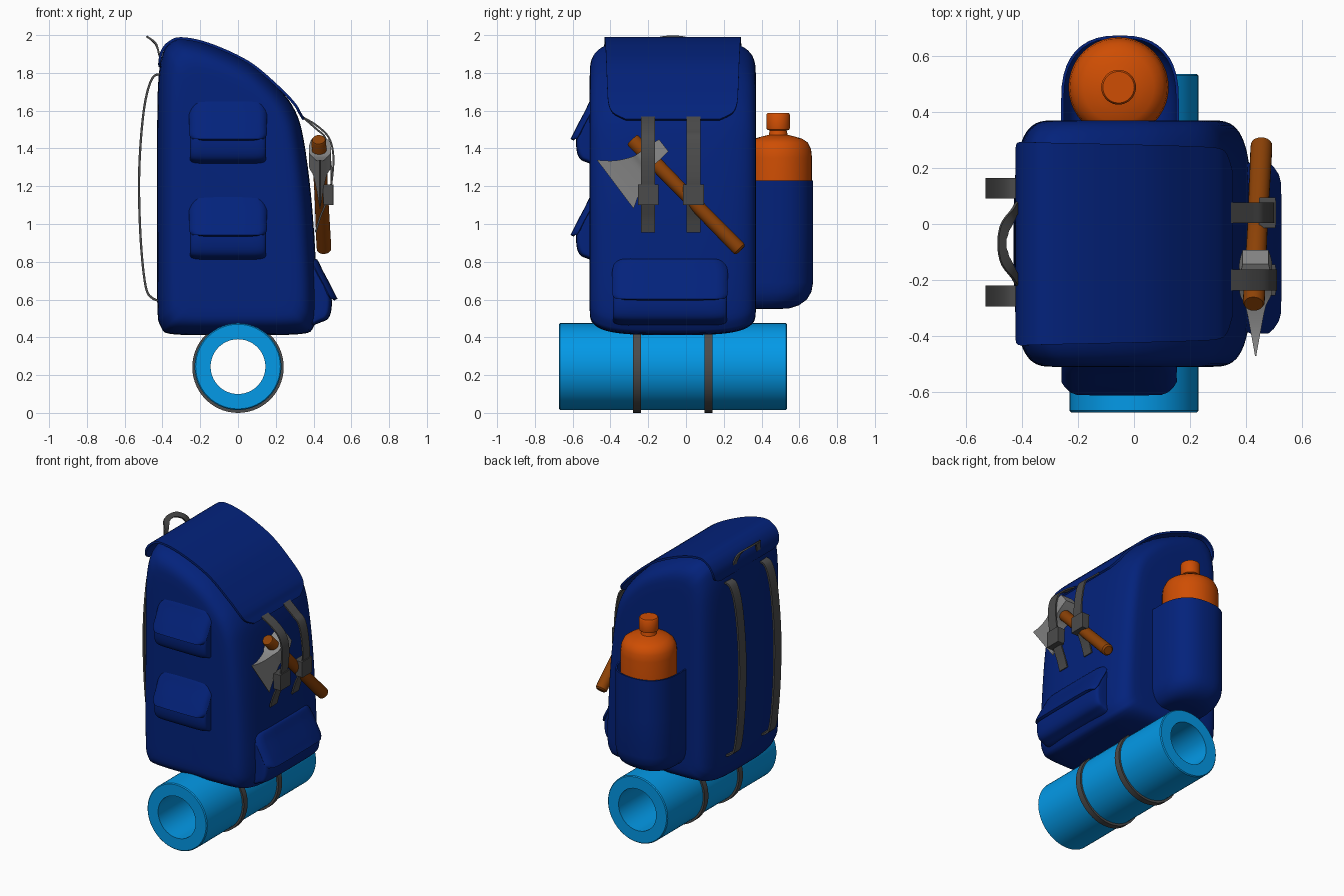
import bpy, bmesh, math
from mathutils import Vector

if "Cube" in bpy.data.objects:
    bpy.data.objects.remove(bpy.data.objects["Cube"])


def material(name, *rgb):
    m = bpy.data.materials.new(name)
    m.diffuse_color = (*rgb, 1)
    m.use_nodes = True
    m.node_tree.nodes["Principled BSDF"].inputs["Base Color"].default_value = m.diffuse_color
    return m


BLUE = material("blue_fabric", .001, .016, .2)
CYAN = material("mat_foam", .001, .32, .8)
ORANGE = material("bottle_orange", .62, .075, .001)
WOOD = material("wood", .27, .055, .002)
DARK = material("strap_grey", .07, .07, .07)
STEEL = material("steel", .25, .25, .25)


def smooth(pts, n=5, closed=False):
    """Catmull-Rom through points of any dimension."""
    out, c = [], len(pts)
    P = [Vector(p) for p in pts]
    get = (lambda i: P[i % c]) if closed else (lambda i: P[max(0, min(c - 1, i))])
    for i in range(c if closed else c - 1):
        a, b, d, e = get(i - 1), get(i), get(i + 1), get(i + 2)
        for k in range(n):
            t = k / n
            out.append(.5 * (2 * b + (d - a) * t + (2 * a - 5 * b + 4 * d - e) * t * t
                             + (3 * b - a - 3 * d + e) * t ** 3))
    if not closed:
        out.append(P[-1])
    return out


def grid(name, rows, mat, wrap=False, caps=(), thick=0, loc=(0, 0, 0), rot=(0, 0, 0), loop=False):
    """Skin rows of points; wrap closes each row, loop joins last row to first."""
    bm = bmesh.new()
    V = [[bm.verts.new(p) for p in r] for r in rows]
    n, m = len(rows), len(rows[0])
    for i in range(n if loop else n - 1):
        for j in range(m if wrap else m - 1):
            k, l = (i + 1) % n, (j + 1) % m
            bm.faces.new((V[i][j], V[i][l], V[k][l], V[k][j]))
    for c in caps:
        bm.faces.new(V[c])
    bmesh.ops.recalc_face_normals(bm, faces=bm.faces)
    if thick:
        bmesh.ops.solidify(bm, geom=bm.faces[:], thickness=thick)
        bmesh.ops.recalc_face_normals(bm, faces=bm.faces)
    me = bpy.data.meshes.new(name)
    bm.to_mesh(me)
    bm.free()
    ob = bpy.data.objects.new(name, me)
    bpy.context.collection.objects.link(ob)
    ob.location, ob.rotation_euler = loc, rot
    me.materials.append(mat)
    bpy.ops.object.select_all(action='DESELECT')
    ob.select_set(True)
    bpy.context.view_layer.objects.active = ob
    bpy.ops.object.shade_smooth_by_angle(angle=math.radians(38))
    return ob


def pillow(name, prof, half, r, mat, p=6.0, top=1.0, **kw):
    """Closed xz profile extruded along y, shrinking towards rounded ends."""
    xs, zs = [q[0] for q in prof], [q[1] for q in prof]
    cx, cz = (min(xs) + max(xs)) / 2, (min(zs) + max(zs)) / 2
    hx, hz = (max(xs) - min(xs)) / 2, (max(zs) - min(zs)) / 2
    steps = [(half * math.sin(a) ** (2 / p), r * (1 - max(0, math.cos(a)) ** (2 / p)))
             for a in (math.pi / 2 * k / 16 for k in range(17))]
    rows = []
    for y, d in [(-y, d) for y, d in reversed(steps[1:])] + steps:
        rows.append([(cx + (x - cx) * (1 - min(d / hx, .8)), y,
                      cz + (z - cz) * (1 - d * (top if z > cz else .9) / hz)) for x, z in prof])
    return grid(name, rows, mat, wrap=True, caps=(0, -1), **kw)


def sheet(name, path, thick, mat, n=6, curl=0.0, **kw):
    """Cloth strip: path of (x, z, half width); curl pulls the side edges inwards."""
    rows = [[(x - curl * k ** 12, w * k, z) for k in (-1, -.96, -.9, -.8, -.4, 0, .4, .8, .9, .96, 1)]
            for x, z, w in smooth(path, n)]
    return grid(name, rows, mat, thick=thick, **kw)


def lathe(name, prof, mat, seg=40, loop=False, **kw):
    rows = [[(r * math.cos(math.tau * k / seg), r * math.sin(math.tau * k / seg), z)
             for k in range(seg)] for r, z in prof]
    return grid(name, rows, mat, wrap=True, caps=() if loop else (0, -1), loop=loop, **kw)


YC = -.07
# main bag
body = [(-.428, .6), (-.428, 1.2), (-.425, 1.7), (-.402, 1.89), (-.362, 1.955), (-.295, 1.98),
        (-.15, 1.95), (.06, 1.852), (.214, 1.72), (.302, 1.6), (.347, 1.45), (.387, 1.15),
        (.412, .8), (.42, .55), (.4, .455), (.33, .417), (0, .413), (-.33, .415), (-.408, .455)]
pillow("bag_body", smooth(body, 4, True), .44, .16, BLUE, p=3.6, top=1.35, loc=(0, YC, 0))
# lid
sheet("lid", [(-.42, 1.83, .29), (-.422, 1.855, .345), (-.41, 1.915, .362), (-.37, 1.965, .362),
              (-.3, 1.989, .36), (-.15, 1.958, .357), (.06, 1.861, .352), (.22, 1.728, .347),
              (.304, 1.64, .34), (.334, 1.59, .315), (.354, 1.556, .25)], .014, BLUE, loc=(0, YC, 0))


# pockets with flaps; local x points outwards
def pocket(name, half, loc, rot):
    prof = smooth([(-.06, 0), (.03, 0), (.07, .03), (.082, .1), (.07, .17), (.02, .27), (-.06, .28)], 4, True)
    pillow(name, prof, half - .003, .055, BLUE, loc=loc, rot=rot)
    sheet(name + "_flap", [(-.01, .335, half - .05), (.008, .325, half - .02), (.035, .27, half),
                           (.075, .195, half), (.1, .145, half), (.112, .122, half - .015)],
          .018, BLUE, curl=.035, loc=loc, rot=rot)


for i, z in enumerate((.82, 1.328)):
    pocket(f"side_pocket_{i + 1}", .205, (-.053, -.5, z), (0, 0, -math.pi / 2))
pocket("front_pocket", .305, (.415, -.085, .482), (0, 0, 0))

# bottle pocket, open at the top
outline = [(-.21, .3), (-.21, .38)]
for k in range(21):
    a = math.pi * (1 - k / 20)
    c, s = math.cos(a), math.sin(a)
    outline.append((.21 * math.copysign(abs(c) ** .8, c), .44 + .233 * s ** .8))
outline += [(.21, .38), (.21, .3)]
rows = []
for z, f in [(.55, .5), (.553, .66), (.57, .8), (.6, .91), (.64, .975), (.69, 1), (.95, 1.0), (1.23, 1.0)]:
    rows.append([(-.05 + x * f, .3 + (y - .3) * f, z) for x, y in outline])
grid("bottle_pocket", rows, BLUE, wrap=True, caps=(0,), thick=.01)
# bottle
lathe("bottle", [(.12, .6), (.165, .63), (.179, .68), (.179, 1.35), (.174, 1.395), (.158, 1.43), (.126, 1.452),
                 (.08, 1.465), (.05, 1.472), (.045, 1.495), (.06, 1.5), (.062, 1.51), (.062, 1.58),
                 (.056, 1.588)], ORANGE, loc=(-.055, .488, 0))

# sleeping mat and its bands (lathe axis turned to y)
TURN = (-math.pi / 2, 0, 0)
lathe("sleeping_mat", [(.145, -.672), (.224, -.672), (.23, -.666), (.23, .529), (.224, .535), (.145, .535)],
      CYAN, 56, True, loc=(0, 0, .245), rot=TURN)
for i, y in enumerate((-.26, .12)):
    lathe(f"mat_band_{i + 1}", [(.226, y - .021), (.242, y - .021), (.242, y + .021), (.226, y + .021)],
          DARK, 56, True, loc=(0, 0, .242), rot=TURN)

# shoulder straps
for i, y in enumerate((-.257, .128)):
    sheet(f"shoulder_strap_{i + 1}", [(x, z, .037) for x, z in (
        (-.4, 1.8), (-.455, 1.78), (-.495, 1.66), (-.52, 1.45), (-.53, 1.2), (-.52, .9),
        (-.495, .67), (-.46, .605), (-.4, .582))], .012, DARK, loc=(0, y, 0))

# carry handle: arched band bent backwards
bend = smooth([(-.395, 1.83), (-.413, 1.9), (-.432, 1.96), (-.482, 1.998)], 20)
rows = []
for k in range(25):
    a = math.pi * k / 24
    row = []
    for ry, h in ((.155, 60), (.115, 49)):
        p = bend[min(60, round(h * math.sin(a) ** .9))] if 0 < k < 24 else bend[0]
        row.append((p.x, YC + ry * math.cos(a), p.y))
    rows.append(row)
grid("carry_handle", rows, DARK, thick=.01)

# front straps with buckles
for i, (y, b) in enumerate(((-.2, 0), (.04, -.02))):
    sheet(f"front_strap_{i + 1}", [(.345, 1.57, .037), (.42, 1.525 + b, .037), (.485 + b, 1.46, .037),
                                   (.51 + b, 1.36, .037), (.5, 1.22, .037), (.474, 1.12, .037),
                                   (.438, 1.03, .037), (.416, .955, .037)], .01, DARK, loc=(0, y, 0))
    pillow(f"buckle_{i + 1}", [(.452, 1.1), (.506, 1.1), (.506, 1.21), (.446, 1.21)],
           .055, .004, DARK, loc=(0, y, 0))

# axe handle
a, b = Vector((.455, .282, .868)), Vector((.427, -.285, 1.447))
L = (b - a).length
lathe("axe_handle", [(.028, -.01), (.038, 0), (.039, .02), (.036, L * .5), (.039, L - .01), (.034, L)],
      WOOD, 24, loc=a, rot=(b - a).to_track_quat('Z', 'Y').to_euler())
# axe head: stations of (offset low, offset high, along low, along high, half thickness)
stations = smooth([(.1, .11, 1.045, 1.125, .046), (.04, .045, 1.045, 1.14, .058), (-.03, -.02, 1.05, 1.15, .056),
                   (-.075, -.065, 1.04, 1.165, .036), (-.15, -.14, 1.005, 1.215, .018),
                   (-.245, -.2, .96, 1.28, .002)], 5)
rows = []
for o0, o1, h0, h1, t in stations:
    row = []
    for o, h, s in ((o0, h0, -1), (o1, h1, -1), (o1, h1, 1), (o0, h0, 1)):
        row.append((.434 + s * t, .575 + (o - h) * .7071, .575 + (o + h) * .7071))
    rows.append(row)
grid("axe_head", rows, STEEL, wrap=True, caps=(0, -1))
